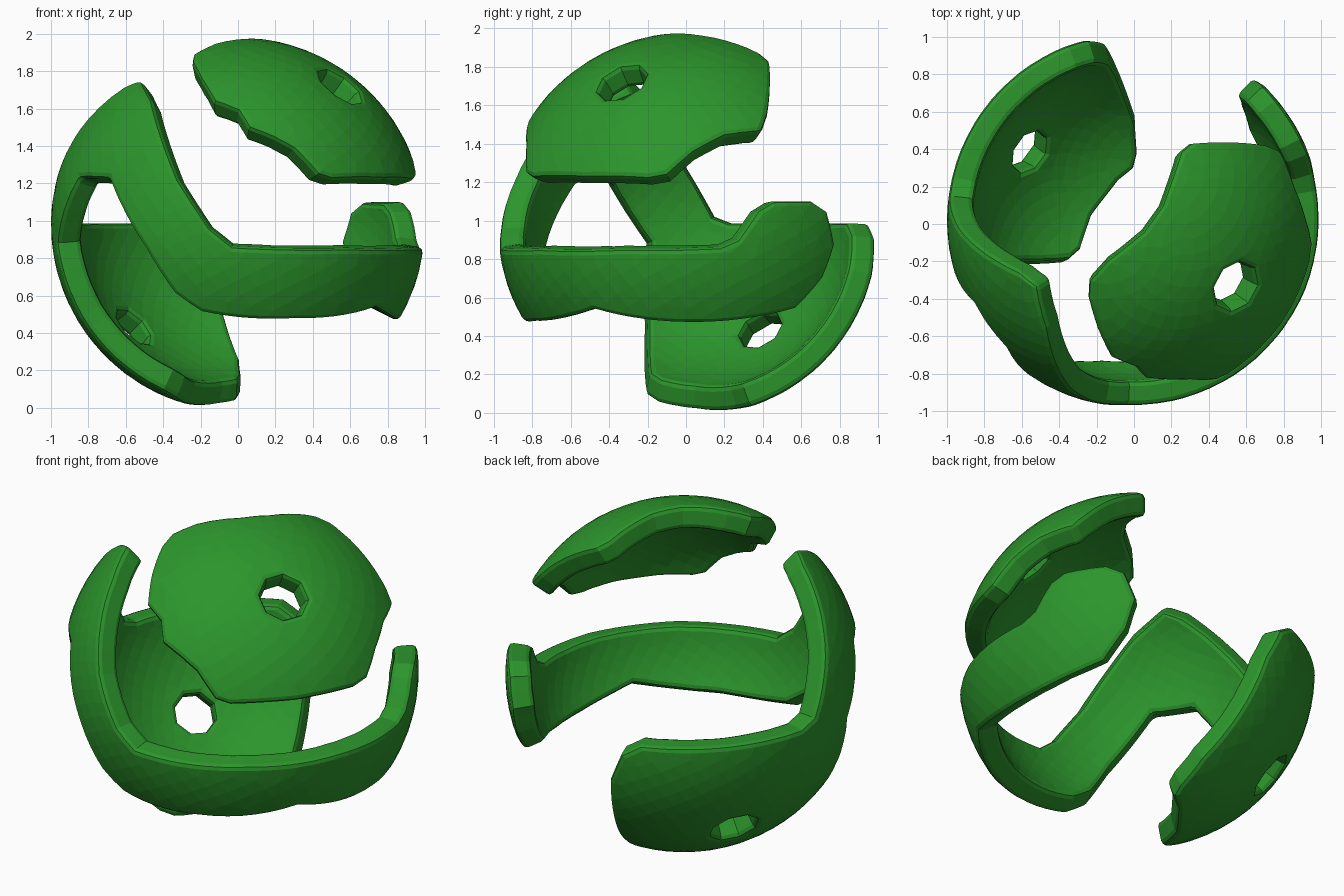
import bpy, bmesh, math
from mathutils import Vector
from mathutils.geometry import delaunay_2d_cdt

if "Cube" in bpy.data.objects:
    bpy.data.objects.remove(bpy.data.objects["Cube"])

CENTRE = Vector((0, 0.02, 0.98))
RADIUS, THICK, STEP = 1.0, 0.135, 0.075

green = bpy.data.materials.new("green")
green.diffuse_color = (0.025, 0.30, 0.025, 1)
green.use_nodes = True
green.node_tree.nodes["Principled BSDF"].inputs["Base Color"].default_value = green.diffuse_color


def arc_loop(points):
    """Closed outline on the unit sphere, subdivided along great arcs."""
    dirs = [(Vector(p) - CENTRE).normalized() for p in points]
    out = []
    for a, b in zip(dirs, dirs[1:] + dirs[:1]):
        n = max(1, round(a.angle(b) / STEP))
        out += [a.slerp(b, i / n) for i in range(n)]
    return out


def round_hole(axis, radius, sides=8):
    """Ring of directions around an axis."""
    axis = Vector(axis).normalized()
    u = axis.orthogonal().normalized()
    v = axis.cross(u)
    angles = [math.tau * i / sides for i in range(sides)]
    return [(axis + radius * (math.cos(t) * u + math.sin(t) * v)).normalized() for t in angles]


def shell_piece(name, outline, hole, pole):
    """Fill an outline on the sphere (flattened from an empty pole), then thicken it."""
    pole = Vector(pole).normalized()
    u = pole.orthogonal().normalized()
    v = pole.cross(u)

    def flat(d):
        return Vector((d.dot(u), d.dot(v))) / (1 - d.dot(pole))

    def unflat(q):
        s = q.length_squared
        return (2 * q.x * u + 2 * q.y * v + (s - 1) * pole) / (s + 1)

    loops = [arc_loop(outline), hole]
    rim = [d for loop in loops for d in loop]
    edges, segs, start = [], [], 0
    for loop in loops:
        n = len(loop)
        edges += [(start + i, start + (i + 1) % n) for i in range(n)]
        start += n
    pts = [flat(d) for d in rim]
    segs = [(pts[a], pts[b]) for a, b in edges]

    def inside(q):
        odd = False
        for a, b in segs:
            if (a.y > q.y) != (b.y > q.y):
                if q.x < a.x + (q.y - a.y) * (b.x - a.x) / (b.y - a.y):
                    odd = not odd
        return odd

    # evenly spread surface points
    count = 1700
    for i in range(count):
        z = 1 - (2 * i + 1) / count
        r, t = math.sqrt(1 - z * z), i * 2.39996
        d = Vector((r * math.cos(t), r * math.sin(t), z))
        if d.dot(pole) < 0.99 and min((d - e).length for e in rim) > 0.055:
            q = flat(d)
            if inside(q):
                pts.append(q)

    verts, _, faces, *_ = delaunay_2d_cdt(pts, edges, [], 0, 1e-5)
    bm = bmesh.new()
    bv = [bm.verts.new(unflat(q) * RADIUS) for q in verts]
    for f in faces:
        if inside(sum((verts[i] for i in f), Vector((0, 0))) / len(f)):
            bm.faces.new([bv[i] for i in f])
    bmesh.ops.delete(bm, geom=[p for p in bm.verts if not p.link_faces], context='VERTS')
    bm.normal_update()
    for f in bm.faces:
        if f.normal.dot(f.calc_center_median()) < 0:
            f.normal_flip()
    mesh = bpy.data.meshes.new(name)
    bm.to_mesh(mesh)
    bm.free()
    obj = bpy.data.objects.new(name, mesh)
    bpy.context.collection.objects.link(obj)
    obj.location = CENTRE
    mesh.materials.append(green)

    # wall thickness and softened rims
    wall = obj.modifiers.new("wall", 'SOLIDIFY')
    wall.thickness, wall.offset = THICK, -1
    soft = obj.modifiers.new("soft", 'BEVEL')
    soft.width, soft.segments = 0.028, 2
    soft.limit_method, soft.angle_limit = 'ANGLE', math.radians(50)
    soft.use_clamp_overlap = False
    return obj


# upper plate with hole
upper = [(.30, .43, 1.82), (.70, .43, 1.56), (.79, .40, 1.47), (.86, .20, 1.44),
         (.93, .04, 1.36), (.97, -.10, 1.24), (.95, -.20, 1.22), (.80, -.55, 1.23),
         (.52, -.82, 1.23), (.43, -.84, 1.25), (.30, -.84, 1.39), (.20, -.85, 1.45),
         (.06, -.83, 1.50), (0, -.76, 1.59), (-.13, -.72, 1.65), (-.20, -.58, 1.77),
         (-.25, -.40, 1.86), (-.24, -.30, 1.88), (-.15, -.20, 1.94), (.05, -.04, 1.97),
         (.15, .10, 1.96), (.21, .27, 1.91), (.25, .39, 1.86)]
shell_piece("upper_plate", upper, round_hole((.54, -.35, .73), .14), (-.55, .3, -.75))

# lower plate, peaked arm, front band and end tab as one strip
strip = [(-.51, -.33, 1.74), (-.62, -.25, 1.70), (-.92, -.02, 1.31), (-.98, .15, 1.02),
         (-.96, .25, .98), (-.35, .95, .98), (-.24, .97, .91), (-.15, .95, .72),
         (-.10, .87, .45), (0, .60, .16), (.01, .42, .06), (-.01, .34, .02),
         (-.10, .27, 0), (-.26, .05, .02), (-.33, -.15, .05), (-.40, -.21, .09),
         (-.80, -.22, .42), (-.97, -.21, .88), (-.85, -.43, 1.23), (-.70, -.66, 1.23),
         (-.50, -.84, .85), (-.35, -.86, .60), (-.20, -.85, .50), (0, -.85, .47),
         (.30, -.80, .46), (.73, -.47, .54), (.86, 0, .46), (.80, .35, .49),
         (.70, .57, .54), (.66, .72, .70), (.64, .78, .88), (.68, .73, 1.05),
         (.74, .65, 1.10), (.88, .45, 1.10), (.92, .37, 1.05), (.96, .27, .90),
         (.98, .18, .86), (.93, -.35, .85), (.60, -.78, .85), (.20, -.96, .85),
         (-.03, -.98, .86), (-.15, -.95, .96), (-.32, -.88, 1.22), (-.46, -.55, 1.64)]
shell_piece("wrapping_strip", strip, round_hole((-.58, .38, -.57), .14), (.1, .75, .65))
